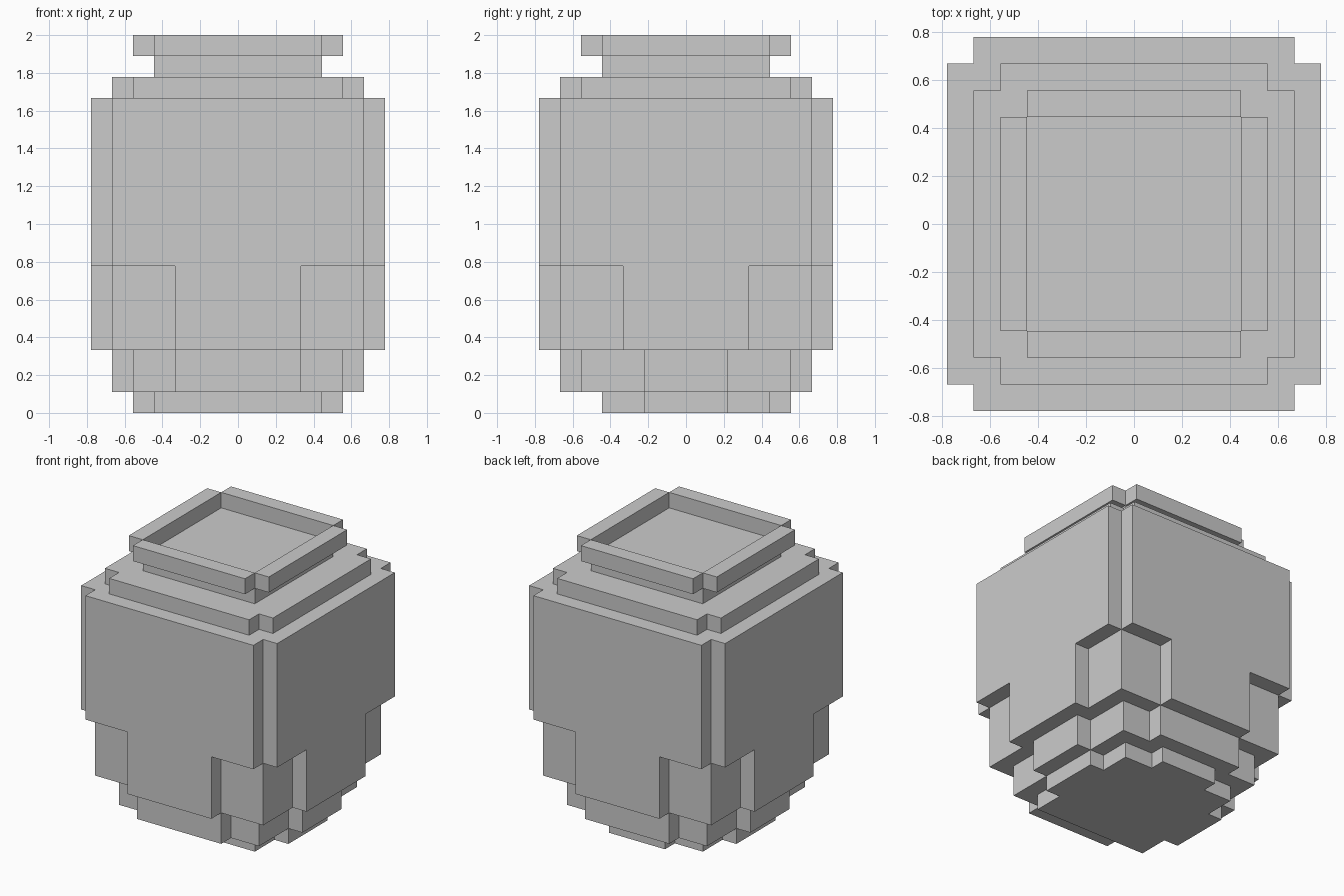
import bpy, bmesh

if "Cube" in bpy.data.objects:
    bpy.data.objects.remove(bpy.data.objects["Cube"])

U = 1 / 9  # edge length of one block


def prism(name, outline, z0, z1):
    """Extrude a counter-clockwise outline (block units) from z0 to z1."""
    bm = bmesh.new()
    face = bm.faces.new([bm.verts.new((x * U, y * U, z0 * U)) for x, y in outline])
    top = bmesh.ops.extrude_face_region(bm, geom=[face])["geom"]
    verts = [g for g in top if isinstance(g, bmesh.types.BMVert)]
    bmesh.ops.translate(bm, verts=verts, vec=(0, 0, (z1 - z0) * U))
    bmesh.ops.recalc_face_normals(bm, faces=bm.faces)
    mesh = bpy.data.meshes.new(name)
    bm.to_mesh(mesh)
    bm.free()
    obj = bpy.data.objects.new(name, mesh)
    bpy.context.collection.objects.link(obj)
    return obj


def turn(p, quarter):
    """Rotate a point by quarter turns about the centre."""
    x, y = p
    for _ in range(quarter):
        x, y = -y, x
    return x, y


def stepped_outline(core, arms):
    """Square of half-size core, with one-block panels on right, back, left, front.
    arms holds each panel's half-width; 0 means no panel."""
    pts = []
    for q, h in enumerate(arms):
        side = [(core, -core)]
        if h:
            side += [(core, -h), (core + 1, -h), (core + 1, h), (core, h)]
        for p in side:
            p = turn(p, q)
            if not pts or p != pts[-1]:
                pts.append(p)
    if pts[0] == pts[-1]:
        pts.pop()
    return pts


# Stacked tiers: name, core half-size, panel half-widths, bottom, top
tiers = [
    ("base", 4, (2, 2, 2, 0), 0, 1),
    ("lower_taper", 5, (2, 3, 2, 3), 1, 3),
    ("lower_body", 6, (3, 3, 3, 3), 3, 7),
    ("upper_body", 6, (6, 6, 6, 6), 7, 15),
    ("shoulder", 5, (5, 5, 5, 5), 15, 16),
    ("neck", 4, (0, 0, 0, 0), 16, 17),
]
for name, core, arms, z0, z1 in tiers:
    prism(name, stepped_outline(core, arms), z0, z1)

# Rim: four bars around the sunken top
bar = [(4, -4), (5, -4), (5, 4), (4, 4)]
for q, side in enumerate(("right", "back", "left", "front")):
    prism("rim_" + side, [turn(p, q) for p in bar], 17, 18)
